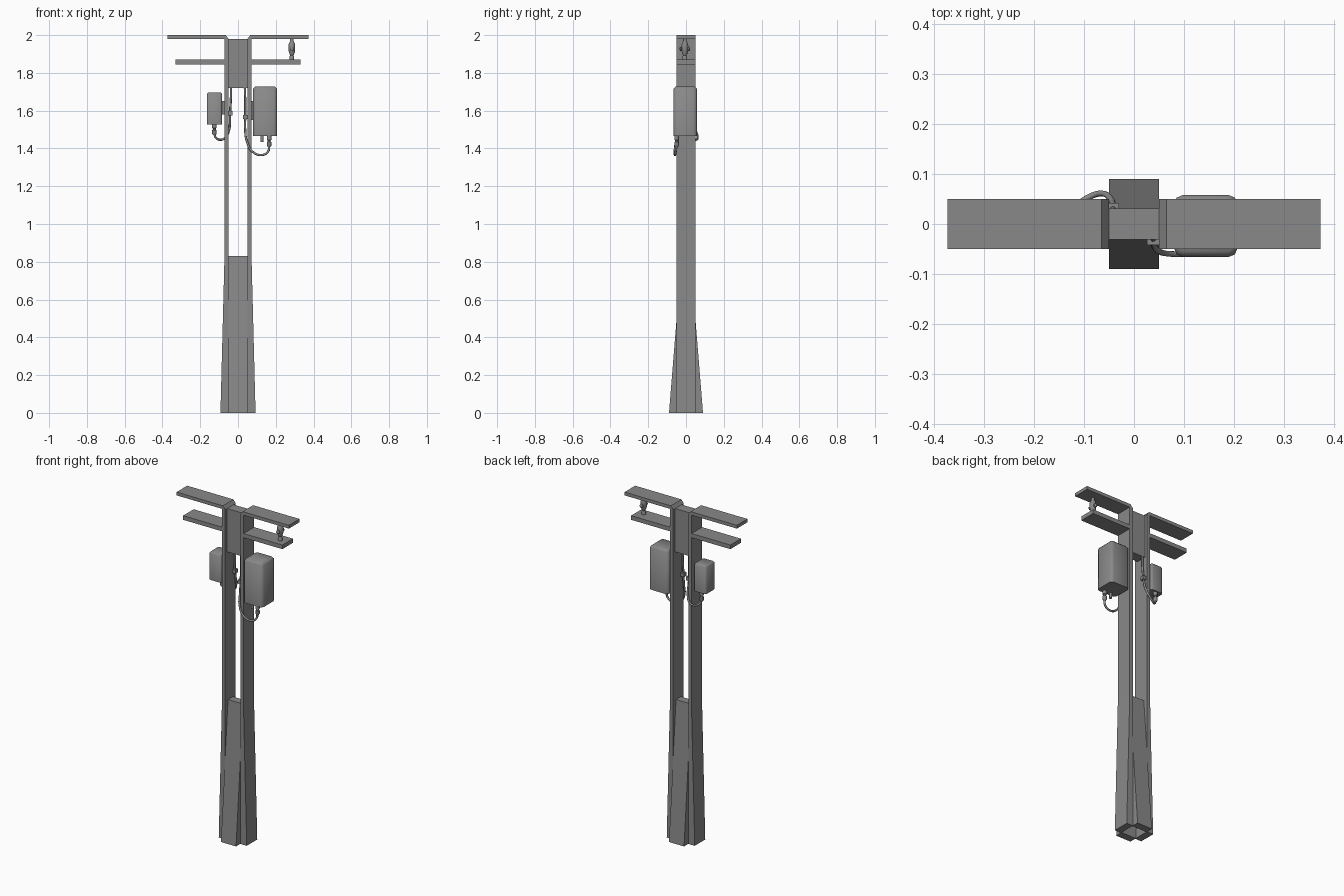
import bpy, bmesh, math
from mathutils import Vector

cube = bpy.data.objects.get("Cube")
if cube:
    bpy.data.objects.remove(cube, do_unlink=True)

# One plain grey for the whole model
grey = bpy.data.materials.new("concrete_grey")
grey.use_nodes = True
tone = (0.25, 0.25, 0.25, 1)
grey.diffuse_color = tone
grey.node_tree.nodes["Principled BSDF"].inputs["Base Color"].default_value = tone


def add_object(name, bm):
    bmesh.ops.recalc_face_normals(bm, faces=bm.faces)
    mesh = bpy.data.meshes.new(name)
    bm.to_mesh(mesh)
    bm.free()
    mesh.materials.append(grey)
    obj = bpy.data.objects.new(name, mesh)
    bpy.context.collection.objects.link(obj)
    return obj


def smooth(obj, angle=40):
    bpy.ops.object.select_all(action="DESELECT")
    obj.select_set(True)
    bpy.context.view_layer.objects.active = obj
    bpy.ops.object.shade_smooth_by_angle(angle=math.radians(angle))


def extrude(name, points, shift):
    """Close a polygon of 3D points and push it along shift."""
    bm = bmesh.new()
    face = bm.faces.new([bm.verts.new(p) for p in points])
    result = bmesh.ops.extrude_face_region(bm, geom=[face])
    moved = [v for v in result["geom"] if isinstance(v, bmesh.types.BMVert)]
    bmesh.ops.translate(bm, verts=moved, vec=shift)
    return add_object(name, bm)


def box(name, x, y, z):
    return extrude(name, [(x[0], y[0], z[0]), (x[1], y[0], z[0]),
                          (x[1], y[1], z[0]), (x[0], y[1], z[0])],
                   (0, 0, z[1] - z[0]))


def lathe(name, profile, centre, sides=12, along_y=False):
    """Spin (radius, height) pairs around z, or around y."""
    bm = bmesh.new()
    rings = []
    for r, h in profile:
        ring = []
        for i in range(sides):
            a = 2 * math.pi * i / sides
            p = Vector((r * math.cos(a), r * math.sin(a), h))
            if along_y:
                p = Vector((p.x, p.z, p.y))
            ring.append(bm.verts.new(p + Vector(centre)))
        rings.append(ring)
    for low, high in zip(rings, rings[1:]):
        for i in range(sides):
            j = (i + 1) % sides
            bm.faces.new((low[i], low[j], high[j], high[i]))
    bm.faces.new(rings[0])
    bm.faces.new(rings[-1])
    smooth(add_object(name, bm))


def cable(name, points, radius):
    curve = bpy.data.curves.new(name, "CURVE")
    curve.dimensions = "3D"
    curve.bevel_depth = radius
    curve.bevel_resolution = 2
    curve.resolution_u = 6
    curve.use_fill_caps = True
    spline = curve.splines.new("BEZIER")
    spline.bezier_points.add(len(points) - 1)
    for bp, p in zip(spline.bezier_points, points):
        bp.co = p
        bp.handle_left_type = bp.handle_right_type = "AUTO"
    curve.materials.append(grey)
    obj = bpy.data.objects.new(name, curve)
    bpy.context.collection.objects.link(obj)


def cabinet(name, x, y, z, bevel):
    """Equipment case with chamfered upright corners and a softened lid."""
    obj = box(name, x, y, z)
    bm = bmesh.new()
    bm.from_mesh(obj.data)
    upright = [e for e in bm.edges
               if abs(e.verts[0].co.z - e.verts[1].co.z) > 0.01]
    bmesh.ops.bevel(bm, geom=upright, offset=bevel, segments=2,
                    profile=0.5, affect="EDGES")
    lid = [e for e in bm.edges if all(v.co.z > z[1] - 0.001 for v in e.verts)]
    bmesh.ops.bevel(bm, geom=lid, offset=bevel * 0.6, segments=1, affect="EDGES")
    bm.to_mesh(obj.data)
    bm.free()
    smooth(obj, 50)


# Bent posts with their upper arms, lower arms
for side, word in ((1, "left"), (-1, "right")):
    outline = [(0.05, 0), (0.093, 0), (0.072, 0.81), (0.072, 1.98),
               (0.373, 1.98), (0.373, 2.0), (0.065, 2.0), (0.05, 1.98)]
    extrude(word + "_post", [(side * x, -0.05, z) for x, z in outline],
            (0, 0.1, 0))
    box(word + "_lower_arm", sorted((side * 0.07, side * 0.33)),
        (-0.05, 0.05), (1.845, 1.87))

# Spacer block at the top and sloping plates at the foot
box("top_spacer", (-0.05, 0.05), (-0.031, 0.031), (1.72, 1.98))
for side, word in ((-1, "front"), (1, "back")):
    outline = [(0.09, 0), (0.023, 0.83), (0, 0.83), (0, 0.6), (0.045, 0)]
    extrude(word + "_foot_plate", [(-0.05, side * y, z) for y, z in outline],
            (0.1, 0, 0))

# Insulator between the left arms, with a crosswise bolt
lathe("insulator", [(0.012, 1.87), (0.012, 1.888), (0.009, 1.892),
                    (0.016, 1.91), (0.018, 1.925), (0.018, 1.945),
                    (0.015, 1.958), (0.009, 1.968), (0.009, 1.98)],
      (0.285, -0.006, 0))
lathe("insulator_bolt", [(0.006, -0.028), (0.011, -0.024), (0.011, -0.017),
                         (0.006, -0.014), (0.006, 0.014), (0.011, 0.017),
                         (0.011, 0.024), (0.006, 0.028)],
      (0.285, -0.006, 1.927), along_y=True)

# Equipment cases and the brackets holding them
cabinet("large_case", (0.08, 0.207), (-0.066, 0.058), (1.465, 1.727), 0.018)
cabinet("small_case", (-0.165, -0.084), (-0.042, 0.048), (1.528, 1.695), 0.012)
box("large_case_bracket", (0.07, 0.085), (-0.025, 0.025), (1.55, 1.65))
box("small_case_bracket", (-0.088, -0.07), (-0.02, 0.02), (1.58, 1.65))

# Cable glands under the cases
gland = [(0.012, 0), (0.012, -0.022), (0.008, -0.024), (0.008, -0.03),
         (0.012, -0.034), (0.012, -0.052), (0.007, -0.06)]
lathe("large_gland", gland, (0.165, -0.05, 1.467))
lathe("small_gland", gland, (-0.125, 0.03, 1.53))
lathe("spare_gland", [(0.008, 0), (0.008, -0.034)], (0.127, -0.045, 1.467))

# Hanging cables that climb the inside of the posts
cable("large_cable", [(0.165, -0.05, 1.42), (0.16, -0.054, 1.385),
                      (0.125, -0.058, 1.365), (0.075, -0.06, 1.385),
                      (0.046, -0.052, 1.44), (0.038, -0.035, 1.5),
                      (0.038, -0.03, 1.565), (0.038, -0.025, 1.66),
                      (0.036, -0.025, 1.73)], 0.006)
cable("small_cable", [(-0.125, 0.03, 1.48), (-0.118, 0.035, 1.458),
                      (-0.088, 0.055, 1.446), (-0.065, 0.061, 1.46),
                      (-0.048, 0.052, 1.495), (-0.042, 0.036, 1.55),
                      (-0.042, 0.03, 1.59), (-0.038, 0.025, 1.66),
                      (-0.037, 0.025, 1.73)], 0.006)
box("left_cable_clip", (0.026, 0.051), (-0.042, -0.018), (1.555, 1.577))
box("right_cable_clip", (-0.051, -0.03), (0.018, 0.042), (1.575, 1.597))
